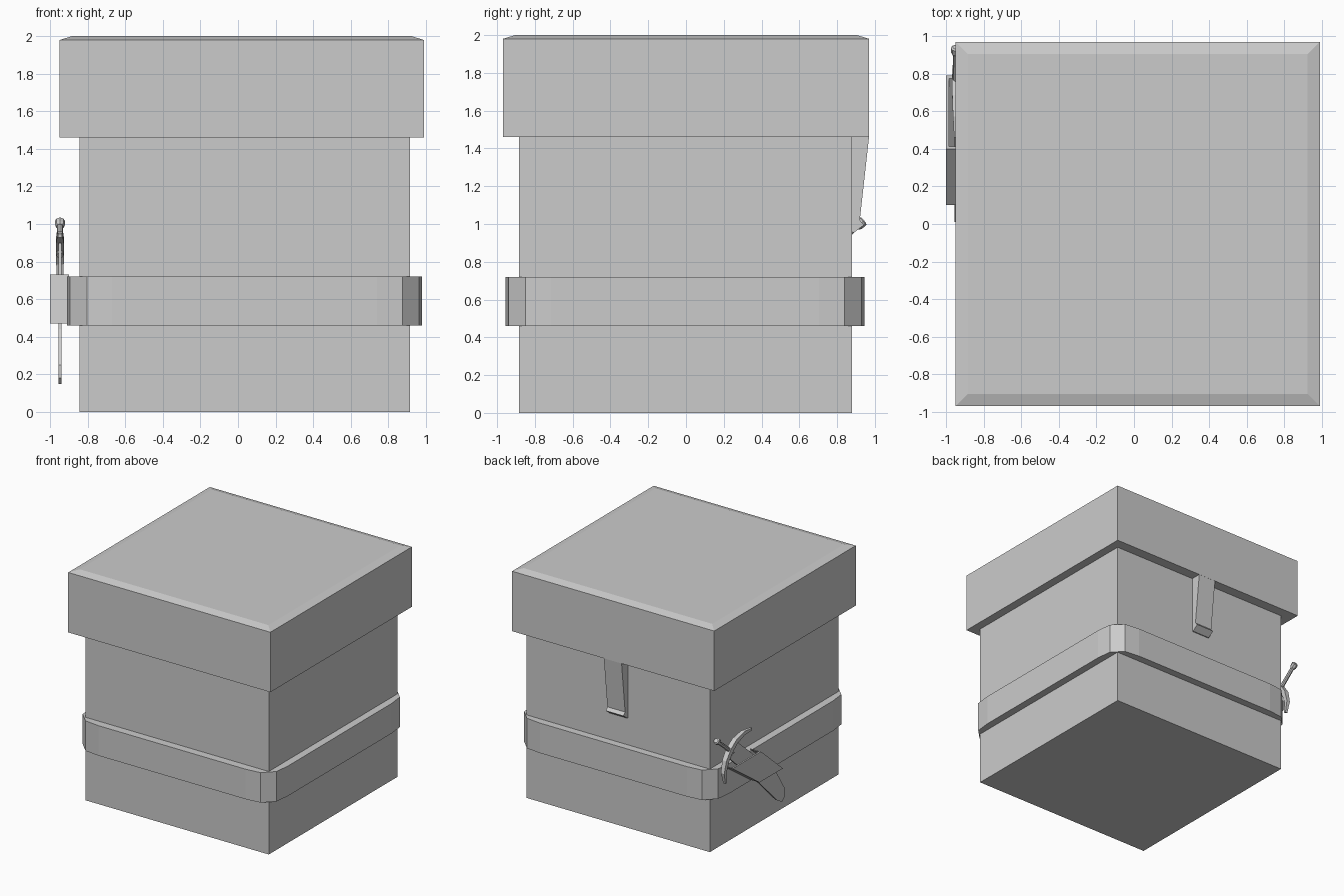
import bpy, math
from mathutils import Vector

if "Cube" in bpy.data.objects:
    bpy.data.objects.remove(bpy.data.objects["Cube"])


def make(name, verts, faces):
    me = bpy.data.meshes.new(name)
    me.from_pydata(verts, [], faces)
    ob = bpy.data.objects.new(name, me)
    bpy.context.collection.objects.link(ob)
    return ob


def loft(name, rings, closed=False):
    """Skin equal-length rings; cap the ends, or join last to first."""
    n, m = len(rings[0]), len(rings)
    verts = [p for r in rings for p in r]
    faces = []
    for k in range(m if closed else m - 1):
        a, b = k * n, ((k + 1) % m) * n
        faces += [(a + i, a + (i + 1) % n, b + (i + 1) % n, b + i) for i in range(n)]
    if not closed:
        faces += [tuple(reversed(range(n))), tuple(range((m - 1) * n, m * n))]
    ob = make(name, verts, faces)
    fix_normals(ob)
    return ob


def fix_normals(ob):
    import bmesh
    bm = bmesh.new()
    bm.from_mesh(ob.data)
    bmesh.ops.recalc_face_normals(bm, faces=bm.faces)
    bm.to_mesh(ob.data)
    bm.free()


def rect(x0, x1, y0, y1, z):
    return [(x0, y0, z), (x1, y0, z), (x1, y1, z), (x0, y1, z)]


# Box body and overhanging lid with a chamfered top
loft("box_body", [rect(-.845, .915, -.885, .88, z) for z in (0, 1.47)])
loft("lid", [rect(-.95, .99, -.97, .97, 1.46), rect(-.95, .99, -.97, .97, 1.98),
             rect(-.885, .925, -.905, .905, 2.0)])

# Tapered closing tab with a small lip, on the back
tab = [(.86, 1.47), (.97, 1.47), (.92, 1.02), (.943, .995), (.89, .955), (.86, .96)]
loft("lid_tab", [[(x, y, z) for y, z in tab] for x in (-.06, .11)])

# Belt: ring with faceted round corners
hx, hy = .945, .95
corner = [(hx, hy - .24), (hx - .015, hy - .105), (hx - .105, hy - .015), (hx - .24, hy)]
outline = (corner + [(-x, y) for x, y in reversed(corner)]
           + [(-x, -y) for x, y in corner] + [(x, -y) for x, y in reversed(corner)])


def belt_ring(s, z):
    return [(.035 + x * s, -.005 + y * s, z) for x, y in outline]


loft("belt", [belt_ring(1, .46), belt_ring(1, .72), belt_ring(.91, .72),
              belt_ring(.91, .46)], closed=True)


# Slanted open sleeve on the belt, a U-shaped channel
def channel(y0, y1, z):
    t = .014
    return [(-.90, y0, z), (-1.0, y0, z), (-1.0, y1, z), (-.90, y1, z),
            (-.90, y1 - t, z), (-1.0 + t, y1 - t, z), (-1.0 + t, y0 + t, z), (-.90, y0 + t, z)]


loft("sleeve", [channel(.10, .42, .47), channel(.40, .79, .73)])

# Dagger frame: u runs from blade to pommel, v across it
AX = -.948
origin = Vector((AX, .595, .73))
u = Vector((0, .77, .64)).normalized()
v = Vector((0, -u.z, u.y))

# Blade with a rounded tip
blade = [(.35, .42), (.12, .19), (.05, .148), (.015, .18), (.01, .25), (.13, .44),
         (.66, .90), (.76, .79)]
loft("dagger_blade", [[(x, y, z) for y, z in blade] for x in (AX - .008, AX + .008)])

# Round grip and wider pommel along the axis
def lathe(name, profile, n=8):
    loft(name, [[origin + u * a + r * (v * math.cos(2 * math.pi * i / n)
                 + Vector((1, 0, 0)) * math.sin(2 * math.pi * i / n)) for i in range(n)]
                for a, r in profile])


lathe("dagger_grip", [(.16, .018), (.42, .016)])
lathe("dagger_pommel", [(.40, .02), (.415, .027), (.445, .027), (.452, .018)])

# Crescent crossguard, its tips curving towards the blade
guard = [(.03, .245, .01), (.12, .18, .016), (.185, .09, .02), (.21, 0, .022),
         (.205, -.09, .02), (.165, -.18, .016), (.09, -.24, .01)]
rings = []
for i, (a, b, w) in enumerate(guard):
    p, q = guard[max(i - 1, 0)], guard[min(i + 1, len(guard) - 1)]
    side = (u * (p[1] - q[1]) - v * (p[0] - q[0])).normalized()
    c = origin + u * a + v * b
    x = Vector((w, 0, 0))
    rings.append([c + side * w - x, c + side * w + x, c - side * w + x, c - side * w - x])
loft("dagger_guard", rings)
